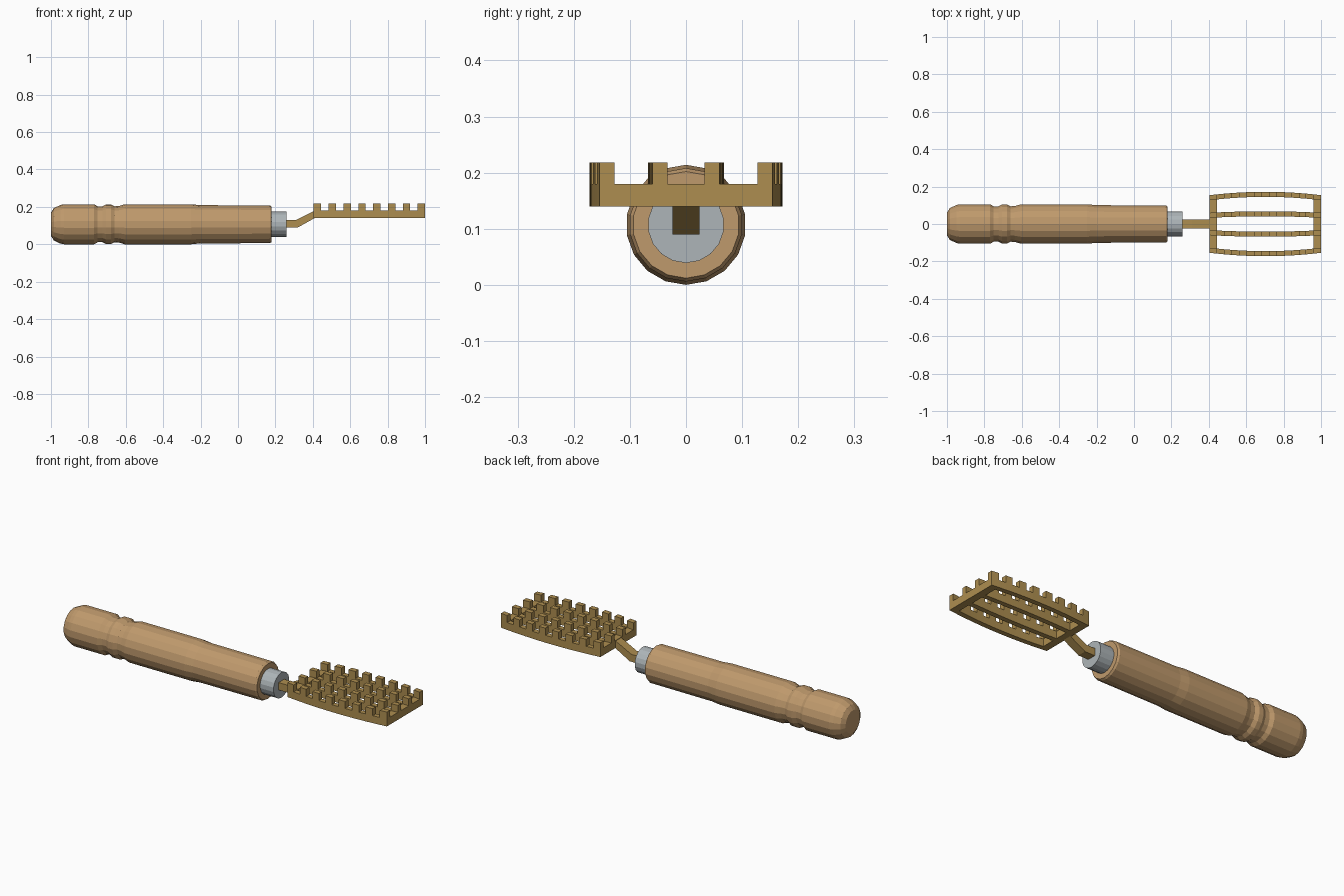
import bpy, bmesh, math
from mathutils import Vector, Matrix

cube = bpy.data.objects.get("Cube")
if cube:
    bpy.data.objects.remove(cube, do_unlink=True)

AXIS_Z = 0.107


def material(name, color):
    m = bpy.data.materials.new(name)
    m.use_nodes = True
    m.diffuse_color = (*color, 1)
    bsdf = next(n for n in m.node_tree.nodes if n.type == 'BSDF_PRINCIPLED')
    bsdf.inputs["Base Color"].default_value = (*color, 1)
    return m


def finish(name, bm, mat):
    bmesh.ops.recalc_face_normals(bm, faces=bm.faces)
    mesh = bpy.data.meshes.new(name)
    bm.to_mesh(mesh)
    bm.free()
    mesh.materials.append(mat)
    obj = bpy.data.objects.new(name, mesh)
    bpy.context.collection.objects.link(obj)
    return obj


def turned(name, profile, sides, mat):
    """Revolve (x, radius) points around the long axis and cap both ends."""
    bm = bmesh.new()
    rings = []
    for x, r in profile:
        angles = [2 * math.pi * i / sides for i in range(sides)]
        rings.append([bm.verts.new((x, r * math.sin(a), AXIS_Z - r * math.cos(a)))
                      for a in angles])
    for a, b in zip(rings, rings[1:]):
        for i in range(sides):
            j = (i + 1) % sides
            bm.faces.new((a[i], a[j], b[j], b[i]))
    bm.faces.new(rings[0])
    bm.faces.new(rings[-1])
    return finish(name, bm, mat)


wood = material("warm wood", (0.52, 0.32, 0.15))
steel = material("grey steel", (0.42, 0.46, 0.48))
brass = material("dull brass", (0.42, 0.27, 0.08))

# Turned wooden handle with two grooves near the butt
turned("handle", [
    (-1.0, 0.062), (-0.985, 0.086), (-0.95, 0.103), (-0.93, 0.107),
    (-0.77, 0.107), (-0.75, 0.096), (-0.725, 0.096), (-0.705, 0.106),
    (-0.68, 0.106), (-0.66, 0.096), (-0.635, 0.098), (-0.605, 0.107),
    (-0.25, 0.107), (-0.2, 0.102), (0.17, 0.101), (0.18, 0.095)], 18, wood)

# Metal ferrule
turned("ferrule", [(0.16, 0.068), (0.26, 0.068)], 18, steel)

# Bent neck: a side profile extruded across the width
bm = bmesh.new()
side = [(0.25, 0.09), (0.32, 0.09), (0.41, 0.14),
        (0.41, 0.18), (0.31, 0.13), (0.25, 0.13)]
face = bm.faces.new([bm.verts.new((x, -0.024, z)) for x, z in side])
ext = bmesh.ops.extrude_face_region(bm, geom=[face])
bmesh.ops.translate(bm, vec=(0, 0.048, 0),
                    verts=[v for v in ext["geom"] if isinstance(v, bmesh.types.BMVert)])
finish("neck", bm, brass)

# Toothed head: four bowed bars joined by two end bars
X0, X1, STEPS = 0.405, 1.0, 15
half = [(0.033, 0.008), (0.06, 0.008), (0.127, 0.018), (0.154, 0.018)]
lines = [(-y, -b) for y, b in reversed(half)] + half
bm = bmesh.new()
grid = []
for i in range(STEPS + 1):
    t = 2 * i / STEPS - 1
    x = X0 + (X1 - X0) * i / STEPS
    grid.append([bm.verts.new((x, y + bow * (1 - t * t), 0.18)) for y, bow in lines])
tops, teeth = [], []
for i in range(STEPS):
    for j in range(len(lines) - 1):
        on_bar = j % 2 == 0
        if on_bar or i in (0, STEPS - 1):
            f = bm.faces.new((grid[i][j], grid[i + 1][j], grid[i + 1][j + 1], grid[i][j + 1]))
            tops.append(f)
            if on_bar and i % 2 == 0:
                teeth.append(f)
loose = [v for v in bm.verts if not v.link_faces]
bmesh.ops.delete(bm, geom=loose, context='VERTS')

# Thicken the frame downward, leaving the top faces in place
ext = bmesh.ops.extrude_face_region(bm, geom=tops, use_keep_orig=True)
bmesh.ops.translate(bm, vec=(0, 0, -0.04),
                    verts=[v for v in ext["geom"] if isinstance(v, bmesh.types.BMVert)])

# Raise every second bar segment into a tooth
raised = bmesh.ops.extrude_discrete_faces(bm, faces=teeth)["faces"]
bmesh.ops.translate(bm, vec=(0, 0, 0.038), verts=list({v for f in raised for v in f.verts}))
bmesh.ops.remove_doubles(bm, verts=bm.verts, dist=0.0001)
finish("toothed_head", bm, brass)
